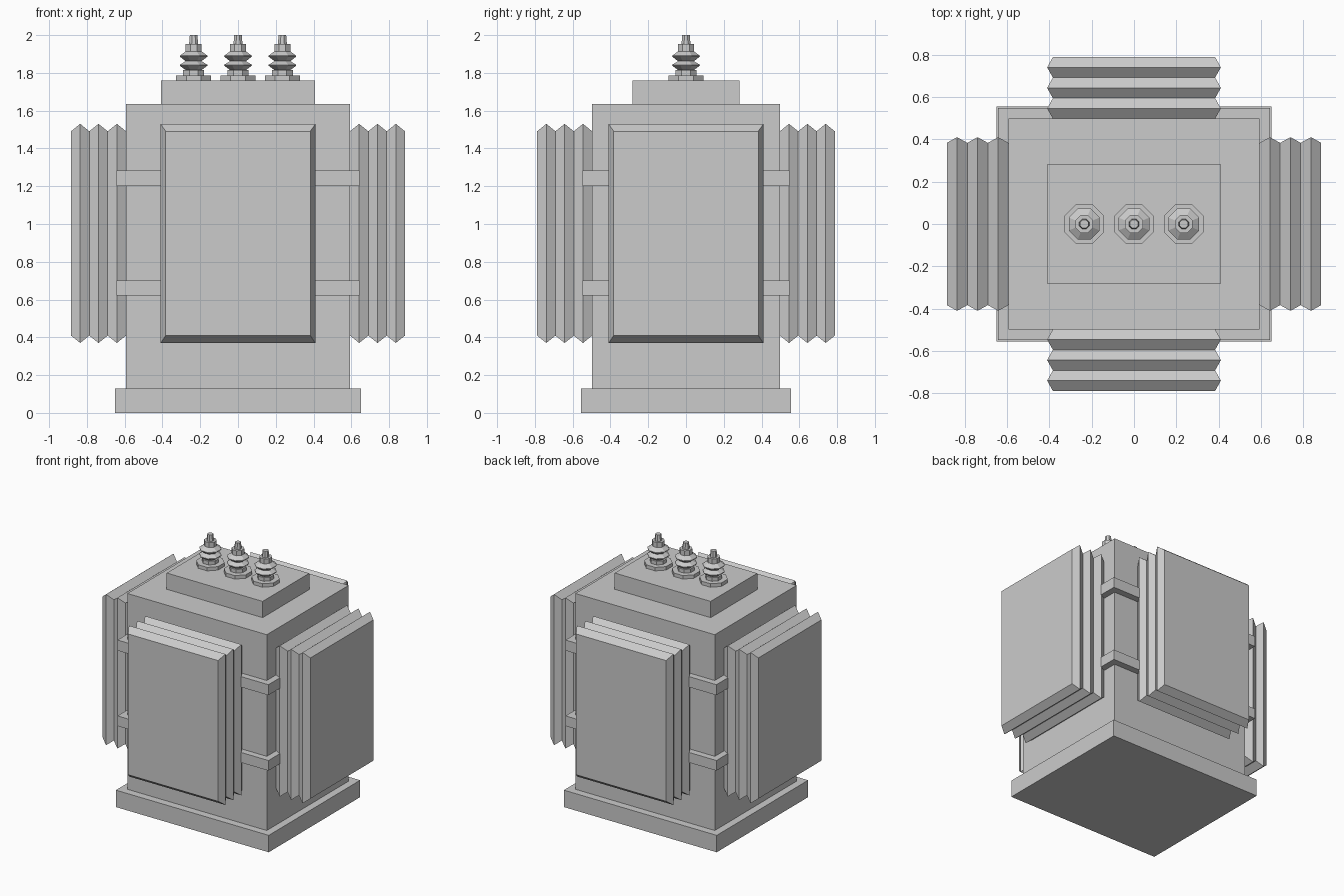
import bpy, bmesh
from math import pi, sin, cos

if "Cube" in bpy.data.objects:
    bpy.data.objects.remove(bpy.data.objects["Cube"])


def make_object(name, bm):
    bmesh.ops.recalc_face_normals(bm, faces=bm.faces)
    mesh = bpy.data.meshes.new(name)
    bm.to_mesh(mesh)
    bm.free()
    obj = bpy.data.objects.new(name, mesh)
    bpy.context.collection.objects.link(obj)
    return obj


def loft(name, rings):
    """Skin a stack of point rings and cap both ends."""
    bm = bmesh.new()
    loops = [[bm.verts.new(p) for p in ring] for ring in rings]
    n = len(loops[0])
    for a, b in zip(loops, loops[1:]):
        for i in range(n):
            j = (i + 1) % n
            bm.faces.new((a[i], a[j], b[j], b[i]))
    bm.faces.new(loops[0][::-1])
    bm.faces.new(loops[-1])
    return make_object(name, bm)


def rect(hx, hy, z):
    return [(-hx, -hy, z), (hx, -hy, z), (hx, hy, z), (-hx, hy, z)]


def box(name, hx, hy, z0, z1):
    return loft(name, [rect(hx, hy, z0), rect(hx, hy, z1)])


# Tank: plinth, body, lid and the two stiffening bands
box("base_plinth", 0.65, 0.555, 0, 0.13)
box("tank_body", 0.593, 0.497, 0.13, 1.635)
box("lid", 0.408, 0.283, 1.635, 1.76)
box("lower_band", 0.642, 0.547, 0.622, 0.70)
box("upper_band", 0.642, 0.547, 1.202, 1.283)


# Radiators: pleated blocks standing out from each side of the tank
def radiator(name, start, angle):
    rings = []
    for i in range(7):
        half_w, half_h = (0.41, 0.58) if i % 2 else (0.383, 0.541)
        # local z of the stack becomes the outward direction
        rings.append([(x, -(start + 0.0485 * i), 0.95 + y)
                      for x, y, _ in rect(half_w, half_h, 0)])
    obj = loft(name, rings)
    obj.rotation_euler.z = angle


for k, side in enumerate(("front", "right", "back", "left")):
    radiator(side + "_radiator", 0.593 if k % 2 else 0.497, k * pi / 2)


# Bushings: eight-sided insulators with two sheds and a terminal pin
PROFILE = [(0.093, 1.76), (0.093, 1.787), (0.055, 1.787), (0.055, 1.815),
           (0.042, 1.815), (0.073, 1.838), (0.073, 1.843), (0.042, 1.862),
           (0.073, 1.886), (0.073, 1.891), (0.042, 1.914), (0.042, 1.952),
           (0.024, 1.952), (0.02, 2.0)]


def octagon(apothem, z, cx):
    r = apothem / cos(pi / 8)
    return [(cx + r * cos((i + 0.5) * pi / 4), r * sin((i + 0.5) * pi / 4), z)
            for i in range(8)]


for name, cx in (("left", -0.235), ("middle", 0), ("right", 0.235)):
    loft(name + "_bushing", [octagon(r, z, cx) for r, z in PROFILE])
